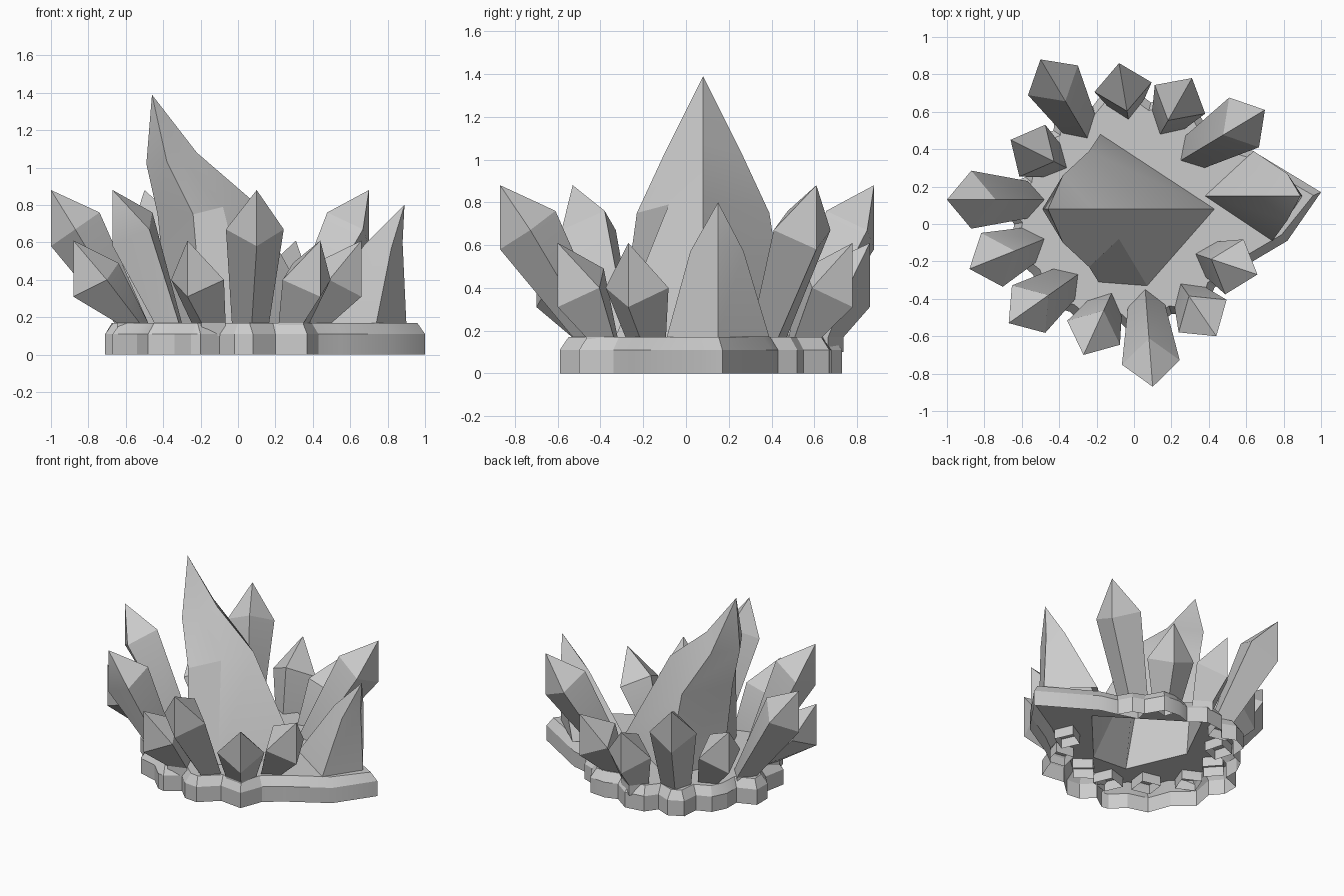
import bpy
import bmesh
import math
from mathutils import Vector

default_cube = bpy.data.objects.get("Cube")
if default_cube:
    bpy.data.objects.remove(default_cube, do_unlink=True)

# One plain grey for the whole cluster
stone_grey = bpy.data.materials.new("stone_grey")
stone_grey.use_nodes = True
GREY = (0.6, 0.6, 0.6, 1.0)
stone_grey.diffuse_color = GREY
stone_grey.node_tree.nodes["Principled BSDF"].inputs["Base Color"].default_value = GREY

BASE_TOP = 0.17


def finish(bm, name):
    """Turn a bmesh into a named, shaded object."""
    mesh = bpy.data.meshes.new(name)
    bm.to_mesh(mesh)
    bm.free()
    obj = bpy.data.objects.new(name, mesh)
    bpy.context.collection.objects.link(obj)
    mesh.materials.append(stone_grey)
    bpy.ops.object.select_all(action="DESELECT")
    obj.select_set(True)
    bpy.context.view_layer.objects.active = obj
    bpy.ops.object.shade_smooth_by_angle(angle=math.radians(25))
    return obj


def skin(bm, lower, upper):
    """Join two closed rings of vertices with quads."""
    n = len(lower)
    for i in range(n):
        j = (i + 1) % n
        bm.faces.new((lower[i], lower[j], upper[j], upper[i]))


def crystal(name, rings, tip):
    """Open-bottomed crystal: stacked rings closed by a point."""
    bm = bmesh.new()
    loops = [[bm.verts.new(p) for p in ring] for ring in rings]
    for lower, upper in zip(loops, loops[1:]):
        skin(bm, lower, upper)
    point = bm.verts.new(tip)
    top = loops[-1]
    for i, v in enumerate(top):
        bm.faces.new((v, top[(i + 1) % len(top)], point))
    return finish(bm, name)


def leaning_crystal(name, bx, by, tx, ty, tz):
    """Diamond-section crystal leaning from its inner foot to its tip."""
    out = Vector((tx - bx, ty - by, 0)).normalized()
    side = Vector((-out.y, out.x, 0))
    up = Vector((0, 0, 1))
    foot = Vector((bx, by, BASE_TOP))
    tip = Vector((tx, ty, tz))
    ground = [foot, foot + out * 0.09 - side * 0.1,
              foot + out * 0.18, foot + out * 0.09 + side * 0.1]
    root = [p - up * 0.07 for p in ground]
    shoulder = [tip - out * 0.26 - up * 0.12,
                tip - out * 0.13 - up * 0.21 - side * 0.155,
                tip - up * 0.3,
                tip - out * 0.13 - up * 0.21 + side * 0.155]
    crystal(name, [root, ground, shoulder], tip)


# Crown of leaning crystals: inner foot x, y and tip x, y
TALL, SHORT = 0.88, 0.61
crown = {
    "front_crystal": (0.06, -0.35, 0.1, -0.87, TALL),
    "front_right_small_crystal": (-0.12, -0.37, -0.27, -0.7, SHORT),
    "front_right_tall_crystal": (-0.3, -0.27, -0.67, -0.53, TALL),
    "right_small_crystal": (-0.48, -0.08, -0.88, -0.24, SHORT),
    "right_tall_crystal": (-0.48, 0.13, -1, 0.13, TALL),
    "back_right_small_crystal": (-0.36, 0.3, -0.66, 0.45, SHORT),
    "back_right_tall_crystal": (-0.25, 0.46, -0.5, 0.88, TALL),
    "back_small_crystal": (-0.03, 0.56, -0.08, 0.86, SHORT),
    "back_left_small_crystal": (0.14, 0.48, 0.31, 0.78, SHORT),
    "back_left_tall_crystal": (0.25, 0.34, 0.7, 0.61, TALL),
    "left_small_crystal": (0.33, -0.16, 0.66, -0.27, SHORT),
    "front_left_small_crystal": (0.25, -0.32, 0.44, -0.6, SHORT),
}
for name, data in crown.items():
    leaning_crystal(name, *data)

# Broad crystal on the left point of the base
crystal("left_broad_crystal", [
    [(0.38, 0.15, BASE_TOP), (0.74, -0.09, BASE_TOP),
     (0.9, 0.15, BASE_TOP), (0.64, 0.39, BASE_TOP)],
    [(0.67, 0.15, 0.58), (0.82, 0.02, 0.57),
     (0.88, 0.15, 0.6), (0.82, 0.27, 0.57)]], (0.89, 0.15, 0.8))

# Great central crystal, sweeping over to the right
central_foot = [(0.43, 0.08), (-0.18, 0.48), (-0.37, 0.1),
                (-0.19, -0.31), (0.07, -0.33)]
crystal("central_crystal", [
    [(x, y, BASE_TOP) for x, y in central_foot],
    [(0.07, 0.08, 0.83), (-0.24, 0.39, 0.75), (-0.43, 0.08, 0.75),
     (-0.24, -0.23, 0.75), (-0.08, -0.08, 0.79)],
    [(-0.22, 0.08, 1.08), (-0.38, 0.26, 1.03), (-0.49, 0.08, 1.02),
     (-0.38, -0.1, 1.03), (-0.3, -0.01, 1.05)]], (-0.46, 0.08, 1.39))

# Scalloped base outline, counter-clockwise from the left point
outline = [
    (1, 0.17), (0.62, 0.4), (0.5, 0.43), (0.45, 0.52), (0.37, 0.55),
    (0.3, 0.67), (0.18, 0.68), (0.09, 0.65), (-0.02, 0.73), (-0.16, 0.71),
    (-0.22, 0.63), (-0.32, 0.67), (-0.42, 0.62), (-0.43, 0.5),
    (-0.53, 0.46), (-0.58, 0.36), (-0.58, 0.25), (-0.71, 0.2), (-0.71, 0.08),
    (-0.64, 0), (-0.67, -0.16), (-0.54, -0.27), (-0.48, -0.43),
    (-0.34, -0.47), (-0.25, -0.56), (-0.2, -0.57), (-0.1, -0.5),
    (-0.02, -0.58), (0.08, -0.59), (0.2, -0.48), (0.37, -0.5),
    (0.43, -0.34), (0.55, -0.25), (0.82, -0.09)]


def inset(points, amount):
    """Move every outline point inwards along its local normal."""
    moved = []
    for i, (x, y) in enumerate(points):
        before, after = Vector(points[i - 1]), Vector(points[(i + 1) % len(points)])
        along = (after - before).normalized()
        moved.append((x - along.y * amount, y + along.x * amount))
    return moved


# Hollow base: upright wall, bevelled rim, top plate open under the centre
bm = bmesh.new()
wall_low = [bm.verts.new((x, y, 0)) for x, y in outline]
wall_high = [bm.verts.new((x, y, 0.11)) for x, y in outline]
rim = [bm.verts.new((x, y, BASE_TOP)) for x, y in inset(outline, 0.045)]
hole = [bm.verts.new((x, y, BASE_TOP)) for x, y in central_foot]
skin(bm, wall_low, wall_high)
skin(bm, wall_high, rim)
edges = []
for loop in (rim, hole):
    for i, v in enumerate(loop):
        pair = (v, loop[(i + 1) % len(loop)])
        edges.append(bm.edges.get(pair) or bm.edges.new(pair))
bmesh.ops.triangle_fill(bm, edges=edges, use_beauty=True, normal=(0, 0, 1))
bmesh.ops.recalc_face_normals(bm, faces=bm.faces[:])
if sum(f.normal.z * f.calc_area() for f in bm.faces) < 0:
    bmesh.ops.reverse_faces(bm, faces=bm.faces[:])
finish(bm, "base")
